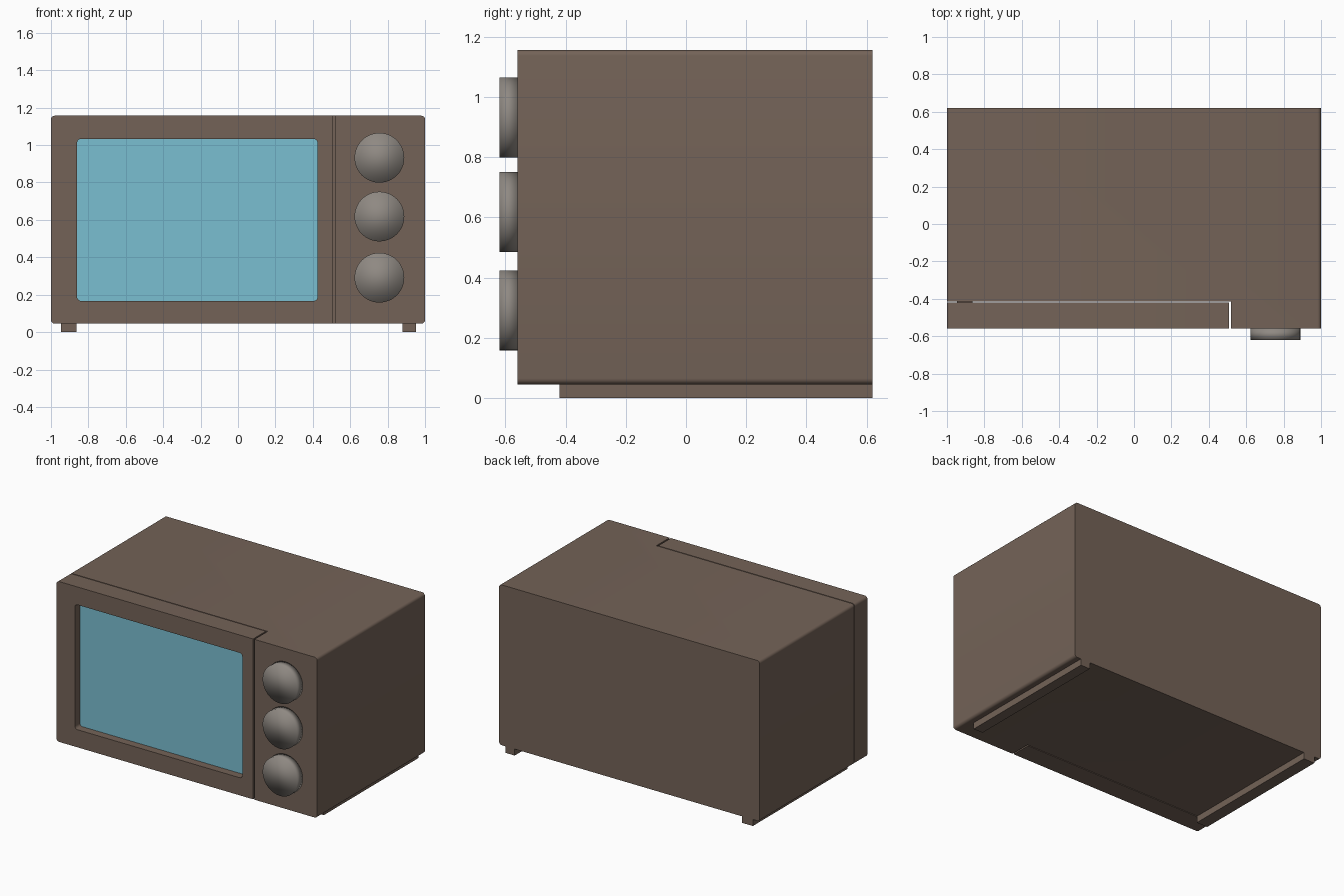
import bpy
import bmesh
from math import cos, sin, pi, radians

if "Cube" in bpy.data.objects:
    bpy.data.objects.remove(bpy.data.objects["Cube"], do_unlink=True)


def material(name, colour):
    mat = bpy.data.materials.new(name)
    mat.use_nodes = True
    mat.diffuse_color = (*colour, 1)
    mat.node_tree.nodes["Principled BSDF"].inputs["Base Color"].default_value = (*colour, 1)
    return mat


brown = material("warm brown", (0.174, 0.124, 0.096))
blue = material("window blue", (0.195, 0.52, 0.64))
grey = material("knob grey", (0.275, 0.25, 0.225))


def prism(name, outline, y0, y1, mat):
    """Extrude an (x, z) outline along y."""
    bm = bmesh.new()
    face = bm.faces.new([bm.verts.new((x, y0, z)) for x, z in outline])
    new = bmesh.ops.extrude_face_region(bm, geom=[face])["geom"]
    bmesh.ops.translate(bm, vec=(0, y1 - y0, 0),
                        verts=[v for v in new if isinstance(v, bmesh.types.BMVert)])
    bmesh.ops.recalc_face_normals(bm, faces=bm.faces)
    mesh = bpy.data.meshes.new(name)
    bm.to_mesh(mesh)
    bm.free()
    mesh.materials.append(mat)
    obj = bpy.data.objects.new(name, mesh)
    bpy.context.collection.objects.link(obj)
    return obj


def rectangle(x0, x1, z0, z1, left=0.0, right=0.0, steps=5):
    """Rectangle with separate rounding for its left and right corners."""
    points = []
    corners = [(x1, z1, -1, -1, right), (x0, z1, 1, -1, left),
               (x0, z0, 1, 1, left), (x1, z0, -1, 1, right)]
    for i, (x, z, sx, sz, r) in enumerate(corners):
        if not r:
            points.append((x, z))
            continue
        for k in range(steps + 1):
            a = (i + k / steps) * pi / 2
            points.append((x + r * (sx + cos(a)), z + r * (sz + sin(a))))
    return points


def activate(obj):
    bpy.ops.object.select_all(action='DESELECT')
    obj.select_set(True)
    bpy.context.view_layer.objects.active = obj


def smooth(obj, angle=30):
    activate(obj)
    bpy.ops.object.shade_smooth_by_angle(angle=radians(angle))


def cut(obj, cutter):
    activate(obj)
    mod = obj.modifiers.new("cut", 'BOOLEAN')
    mod.operation = 'DIFFERENCE'
    mod.solver = 'EXACT'
    mod.object = cutter
    bpy.ops.object.modifier_apply(modifier=mod.name)
    bpy.data.objects.remove(cutter, do_unlink=True)


BOTTOM, TOP = 0.045, 1.157
FRONT, BACK = -0.56, 0.62
DOOR_BACK = -0.421
ROUND = 0.02

# Cabinet with a bay for the door, leaving the control panel at the side
cabinet = prism("cabinet", rectangle(-1, 1, BOTTOM, TOP, ROUND, ROUND), FRONT, BACK, brown)
cut(cabinet, prism("door_bay", rectangle(-1.2, 0.518, -0.2, 1.4), -0.8, DOOR_BACK + 0.006, brown))
smooth(cabinet)

# Door frame with a rounded window opening
door = prism("door", rectangle(-1, 0.508, BOTTOM, TOP, ROUND), FRONT, DOOR_BACK, brown)
cut(door, prism("opening", rectangle(-0.86, 0.425, 0.167, 1.033, ROUND, ROUND), -0.8, 0, brown))
smooth(door)

# Recessed window pane
pane = prism("window", rectangle(-0.86, 0.425, 0.167, 1.033, ROUND, ROUND),
             FRONT + 0.055, DOOR_BACK, blue)
smooth(pane)

# Control knobs, softly shaded over the rim
for name, z in (("upper", 0.932), ("middle", 0.618), ("lower", 0.291)):
    circle = [(0.756 + 0.133 * cos(i * pi / 24), z + 0.133 * sin(i * pi / 24)) for i in range(48)]
    knob = prism(name + "_knob", circle, -0.62, FRONT, grey)
    smooth(knob, 180)

# Long foot rails under the cabinet
for name, x0, x1 in (("right_foot_rail", -0.947, -0.863), ("left_foot_rail", 0.88, 0.952)):
    prism(name, rectangle(x0, x1, 0, BOTTOM), -0.42, BACK, brown)
